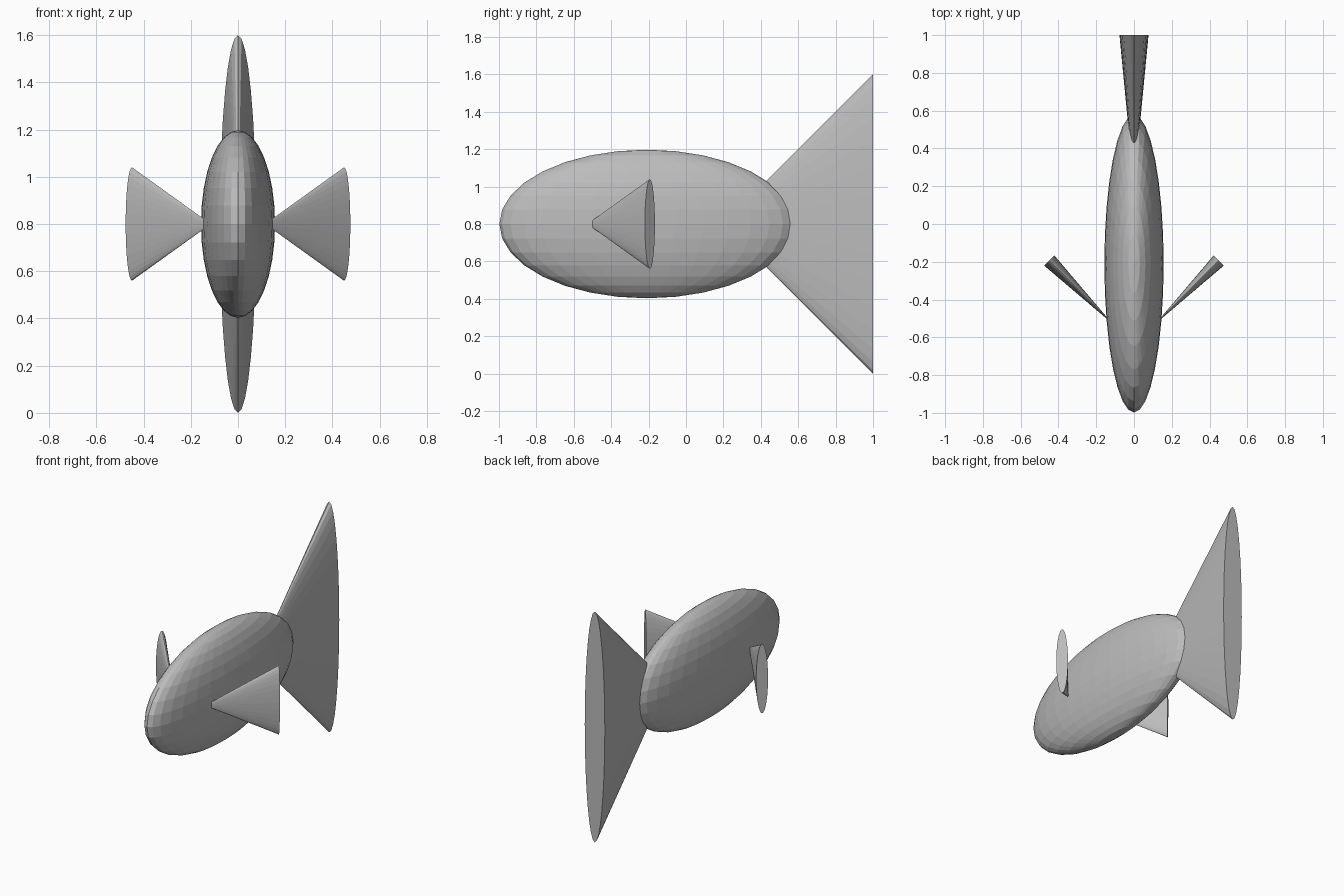
import bpy
from mathutils import Matrix, Vector

cube = bpy.data.objects.get("Cube")
if cube:
    bpy.data.objects.remove(cube, do_unlink=True)

grey = bpy.data.materials.new("plain grey")
grey.use_nodes = True
colour = (0.5, 0.5, 0.5, 1)
grey.diffuse_color = colour
grey.node_tree.nodes["Principled BSDF"].inputs["Base Color"].default_value = colour


def finish(name, matrix):
    """Name the new primitive, bake its placement and colour it."""
    obj = bpy.context.object
    obj.name = name
    obj.data.transform(matrix)
    obj.data.materials.append(grey)
    return obj


def flat_cone(name, base, apex, half_width, half_height):
    """Flattened upright cone running from its base centre to its apex."""
    base, apex = Vector(base), Vector(apex)
    axis = apex - base
    up = Vector((0, 0, 1))
    side = up.cross(axis).normalized()
    bpy.ops.mesh.primitive_cone_add(vertices=32, radius1=1, radius2=0, depth=1)
    frame = Matrix((side * half_width, up * half_height, axis)).transposed().to_4x4()
    return finish(name, Matrix.Translation((base + apex) / 2) @ frame)


# Body: narrow faceted ellipsoid
bpy.ops.mesh.primitive_uv_sphere_add(segments=32, ring_count=16, radius=1)
finish("body", Matrix.Translation((0, -0.21, 0.8)) @ Matrix.Diagonal((0.157, 0.788, 0.397, 1)))

# Tail fin
flat_cone("tail_fin", (0, 1, 0.8), (0, 0.2, 0.8), 0.077, 0.8)

# Side fins, swept back
for name, s in (("left_fin", 1), ("right_fin", -1)):
    flat_cone(name, (s * 0.449, -0.193, 0.8), (s * 0.115, -0.527, 0.8), 0.038, 0.24)
